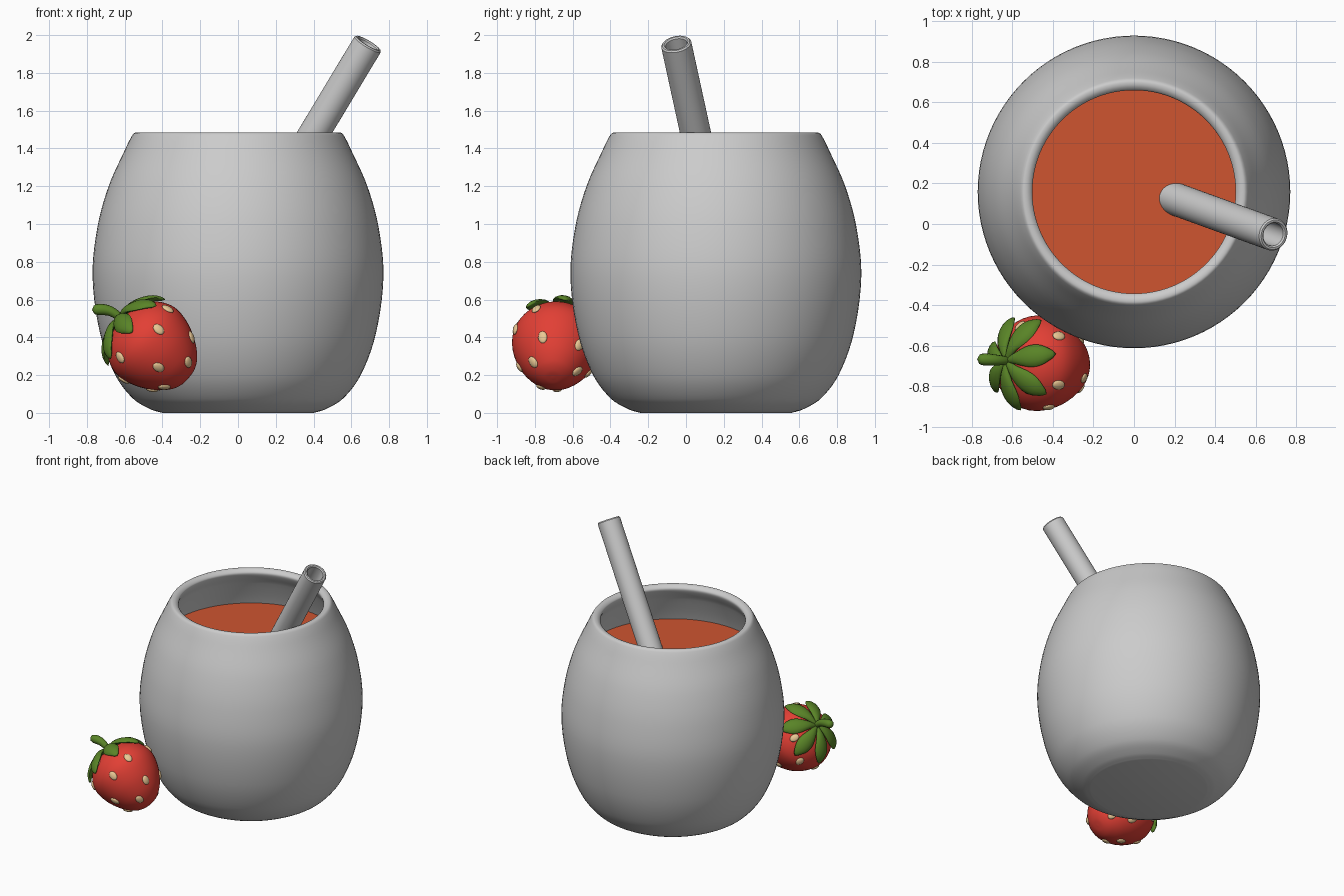
import bpy, bmesh
from math import sin, cos, pi, radians, sqrt
from mathutils import Vector, Matrix

if "Cube" in bpy.data.objects:
    bpy.data.objects.remove(bpy.data.objects["Cube"])


def material(name, rgb):
    m = bpy.data.materials.new(name)
    m.diffuse_color = (*rgb, 1)
    m.use_nodes = True
    m.node_tree.nodes["Principled BSDF"].inputs["Base Color"].default_value = m.diffuse_color
    return m


def frame(origin, zdir):
    z = Vector(zdir).normalized()
    y = Vector((0, 1, 0))
    y = (y - z * y.dot(z)).normalized()
    x = y.cross(z)
    return Matrix.Translation(origin) @ Matrix((x, y, z)).transposed().to_4x4()


def smooth(points, steps=5):
    """Chord-length Hermite curve through 2D points."""
    p = [Vector(q) for q in points]
    last = len(p) - 1
    tan = []
    for i in range(last + 1):
        a, b, c = p[max(i - 1, 0)], p[i], p[min(i + 1, last)]
        tan.append((c - a) / ((b - a).length + (c - b).length))
    out = []
    for i in range(last):
        d = (p[i + 1] - p[i]).length
        for k in range(steps):
            t = k / steps
            out.append(p[i] * (2*t**3 - 3*t**2 + 1) + tan[i] * d * (t**3 - 2*t**2 + t)
                       + p[i + 1] * (3*t**2 - 2*t**3) + tan[i + 1] * d * (t**3 - t**2))
    return out + [p[-1]]


def skin(bm, rings, closed=False):
    rows = [[bm.verts.new(v) for v in r] for r in rings]
    n = len(rows[0])
    pairs = list(zip(rows, rows[1:])) + ([(rows[-1], rows[0])] if closed else [])
    for a, b in pairs:
        for i in range(n):
            j = (i + 1) % n
            bm.faces.new((a[i], a[j], b[j], b[i]))


def finish(name, bm, mat=None, matrix=None, angle=40):
    bmesh.ops.remove_doubles(bm, verts=bm.verts, dist=1e-5)
    bmesh.ops.recalc_face_normals(bm, faces=bm.faces)
    if matrix:
        bm.transform(matrix)
    me = bpy.data.meshes.new(name)
    bm.to_mesh(me)
    bm.free()
    ob = bpy.data.objects.new(name, me)
    bpy.context.collection.objects.link(ob)
    if mat:
        me.materials.append(mat)
    bpy.ops.object.select_all(action='DESELECT')
    ob.select_set(True)
    bpy.context.view_layer.objects.active = ob
    bpy.ops.object.shade_smooth_by_angle(angle=radians(angle))
    return ob


def lathe(name, profile, matrix, mat=None, n=64, closed=False):
    bm = bmesh.new()
    skin(bm, [[(max(r, 0) * cos(2*pi*i/n), max(r, 0) * sin(2*pi*i/n), z) for i in range(n)]
              for r, z in profile], closed)
    return finish(name, bm, mat, matrix)


def sweep(bm, path, widths, thicks, turn=0.0, bend=0.0, n=12):
    """Elliptical sections along a path in the local xz plane, turned about z."""
    rot = Matrix.Rotation(turn, 3, 'Z')
    rings = []
    for i, p in enumerate(path):
        d = (path[min(i + 1, len(path) - 1)] - path[max(i - 1, 0)]).normalized()
        ring = []
        for k in range(n):
            a = 2 * pi * k / n
            w, h = widths[i] * cos(a), thicks[i] * sin(a) - bend * (widths[i] * cos(a))**2
            ring.append(rot @ Vector((p.x - d.y * h, w, p.y + d.x * h)))
        rings.append(ring)
    skin(bm, rings)


red = material("berry_red", (0.76, 0.05, 0.035))
green = material("leaf_green", (0.10, 0.23, 0.02))
tan_ = material("seed_tan", (0.82, 0.58, 0.30))
orange = material("drink_orange", (0.62, 0.09, 0.03))

# Cup: rounded hollow vessel
outer = [(0.40, 0), (0.46, 0.018), (0.555, 0.075), (0.65, 0.2), (0.73, 0.42), (0.77, 0.72),
         (0.745, 0.98), (0.685, 1.2), (0.60, 1.39), (0.561, 1.468), (0.545, 1.483),
         (0.52, 1.48), (0.501, 1.46), (0.51, 1.43), (0.55, 1.36), (0.625, 1.17), (0.68, 0.95),
         (0.70, 0.72), (0.66, 0.42), (0.55, 0.2), (0.4, 0.12), (0, 0.1)]
cup = Matrix.Translation((0, 0.158, 0))
lathe("cup", [(0, 0)] + smooth(outer), cup, n=96)

# Drink surface
lathe("drink", [(0, 1.175), (0.63, 1.175)], cup, orange, n=96)

# Straw: hollow tilted tube with softened lip
tip, low = Vector((0.69, -0.053, 1.957)), Vector((-0.34, 0.32, 0.245))
L = (tip - low).length
lathe("straw", [(0.081, 0), (0.081, L - 0.008), (0.074, L), (0.064, L), (0.057, L - 0.008), (0.057, 0)],
      frame(low, tip - low), n=40, closed=True)

# Strawberry body, local z points out of the leafy end
berry = frame((-0.615, -0.675, 0.49), (-0.75, 0.06, 0.65))
body = smooth([(0, -0.02), (0.05, -0.002), (0.13, -0.02), (0.2, -0.08), (0.235, -0.17),
               (0.215, -0.28), (0.16, -0.38), (0.10, -0.44), (0.05, -0.463), (0, -0.468)])
lathe("strawberry", body, berry, red, n=48)

# Seeds: (depth along the berry, angle round it)
seeds = [(.045, -90), (.2, -67), (.13, -133), (.327, -108), (.15, -28), (.41, -150), (.34, -20),
         (.15, 35), (.22, 78), (.34, 45), (.33, 115), (.14, 130), (.22, 180), (.36, 175),
         (.42, 85), (.42, -60), (.05, 87)]
bm = bmesh.new()
for depth, ang in seeds:
    i = min(range(8, len(body) - 1), key=lambda k: abs(body[k].y + depth))
    t = (body[i + 1] - body[i - 1]).normalized()
    local = Matrix(((t.x, 0, -t.y, body[i].x), (0, 1, 0, 0), (t.y, 0, t.x, body[i].y), (0, 0, 0, 1)))
    bmesh.ops.create_uvsphere(bm, u_segments=14, v_segments=10, radius=1,
                              matrix=Matrix.Rotation(radians(ang), 4, 'Z') @ local
                              @ Matrix.Diagonal((0.034, 0.025, 0.012, 1)))
finish("seeds", bm, tan_, berry)

# Leaves: seven puffy teardrops hugging the top
bm = bmesh.new()
path = smooth([(0, 0.01), (0.07, 0.018), (0.14, -0.003), (0.2, -0.045), (0.238, -0.10)], 4)
m = len(path) - 1
shape = [(0.016 + 0.042 * sin(pi * min(i / m / 1.25, 1))**2) * sqrt(1 - (i / m)**5) for i in range(m + 1)]
thick = [0.017 * sqrt(1 - (i / m)**5) for i in range(m + 1)]
for k in range(7):
    sweep(bm, path, shape, thick, radians(10 + k * 360 / 7), bend=3)
finish("leaves", bm, green, berry, 60)

# Stem: curved, thicker at the rounded end
bm = bmesh.new()
path = smooth([(0, 0), (0.004, 0.04), (-0.006, 0.085), (-0.032, 0.125), (-0.062, 0.155)], 4)
m = len(path) - 1
rad = [(0.018 + 0.018 * i / m) * sqrt(1 - (i / m)**8) for i in range(m + 1)]
sweep(bm, path, rad, rad)
finish("stem", bm, green, berry, 60)
